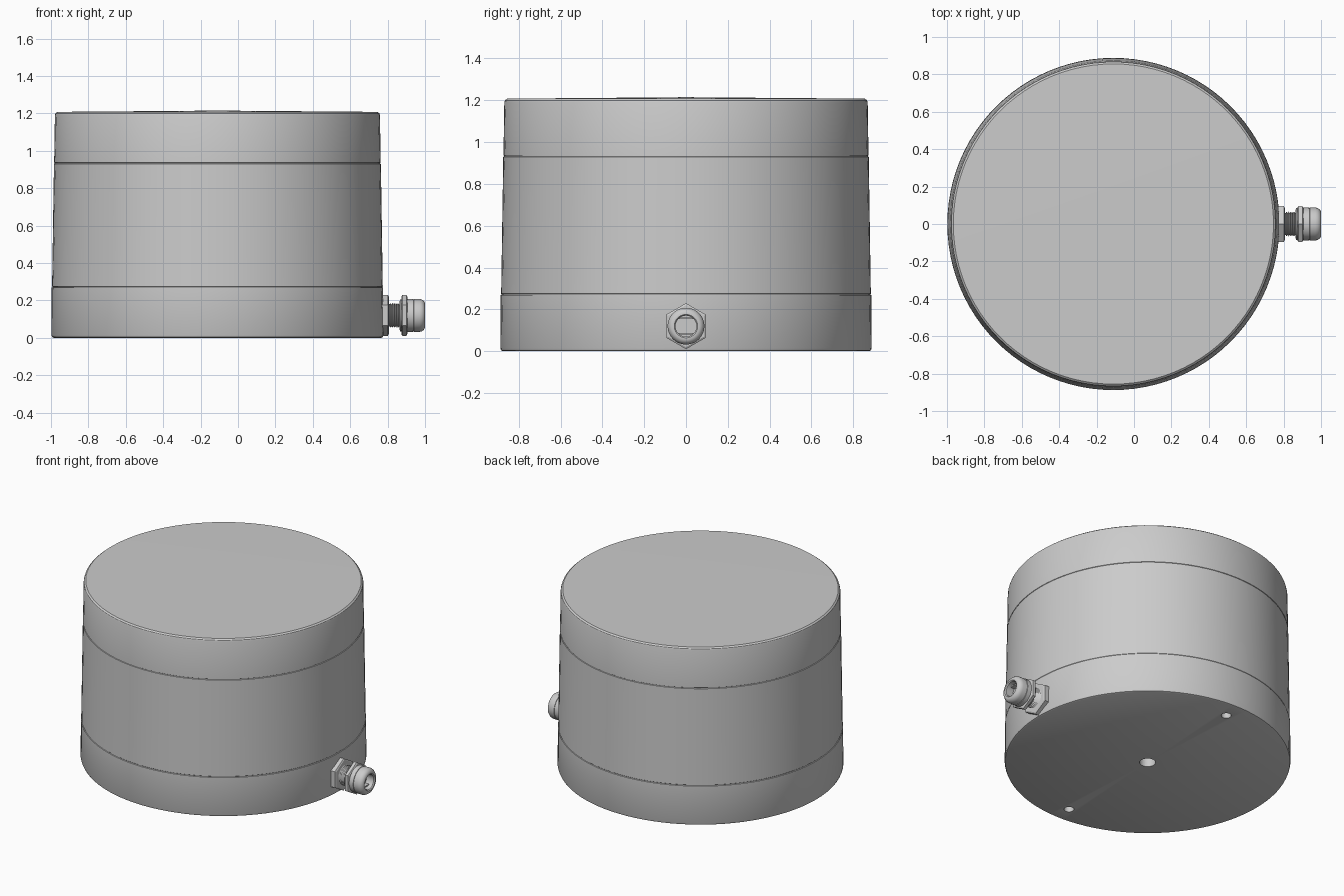
import bpy, bmesh
from math import cos, sin, pi, radians
from mathutils import Matrix

old = bpy.data.objects.get("Cube")
if old:
    bpy.data.objects.remove(old, do_unlink=True)

CX = -0.11          # axis of the housing
GLAND_Z = 0.12      # axis height of the cable gland

grey = bpy.data.materials.new("housing grey")
grey.use_nodes = True
grey.diffuse_color = (0.6, 0.6, 0.6, 1)
grey.node_tree.nodes["Principled BSDF"].inputs["Base Color"].default_value = (0.6, 0.6, 0.6, 1)

ALONG_X = Matrix.Translation((0, 0, GLAND_Z)) @ Matrix.Rotation(pi / 2, 4, 'Y')


def lathe(name, profile, sides, matrix, turn=0.0):
    """Revolve (radius, height) points about the local z axis; radius 0 closes an end."""
    bm = bmesh.new()
    rings = []
    for r, h in profile:
        if r == 0:
            rings.append([bm.verts.new((0, 0, h))] * sides)
        else:
            rings.append([bm.verts.new((r * cos(turn + 2 * pi * i / sides),
                                        r * sin(turn + 2 * pi * i / sides), h))
                          for i in range(sides)])
    for a, b in zip(rings, rings[1:]):
        for i in range(sides):
            j = (i + 1) % sides
            corners = list(dict.fromkeys((a[i], a[j], b[j], b[i])))
            bm.faces.new(corners)
    bmesh.ops.recalc_face_normals(bm, faces=bm.faces)
    bm.transform(matrix)
    mesh = bpy.data.meshes.new(name)
    bm.to_mesh(mesh)
    bm.free()
    mesh.materials.append(grey)
    obj = bpy.data.objects.new(name, mesh)
    bpy.context.collection.objects.link(obj)
    return obj


def smooth(obj, angle=30):
    bpy.ops.object.select_all(action='DESELECT')
    obj.select_set(True)
    bpy.context.view_layer.objects.active = obj
    bpy.ops.object.shade_smooth_by_angle(angle=radians(angle))


# Tapered housing with two seam grooves and a barely domed lid
housing = lathe("housing", [
    (0, 0), (0.876, 0), (0.884, 0.004), (0.888, 0.014),
    (0.886, 0.268), (0.882, 0.27), (0.882, 0.273), (0.884, 0.275),
    (0.874, 0.93), (0.87, 0.932), (0.87, 0.935), (0.873, 0.937),
    (0.869, 1.19), (0.866, 1.2), (0.856, 1.208), (0, 1.215)],
    96, Matrix.Translation((CX, 0, 0)))

# Mounting holes in the underside
for y, radius in ((0, 0.05), (0.76, 0.031), (-0.76, 0.031)):
    cutter = lathe("hole_cutter", [(0, -0.05), (radius, -0.05), (radius, 0.12), (0, 0.12)],
                   32, Matrix.Translation((CX, y, 0)))
    cutter.hide_render = True
    mod = housing.modifiers.new("hole", 'BOOLEAN')
    mod.operation = 'DIFFERENCE'
    mod.solver = 'EXACT'
    mod.object = cutter
    bpy.context.view_layer.objects.active = housing
    bpy.ops.object.modifier_apply(modifier=mod.name)
    bpy.data.objects.remove(cutter, do_unlink=True)
smooth(housing)


# Chamfered hexagon nuts of the gland, points up and down
def hex_nut(name, x0, x1):
    smooth(lathe(name, [(0, x0), (0.104, x0), (0.11, x0 + 0.005),
                        (0.11, x1 - 0.005), (0.1, x1), (0, x1)], 6, ALONG_X), 15)


hex_nut("lock_nut", 0.765, 0.806)
hex_nut("gland_body_nut", 0.875, 0.905)

# Threaded neck
thread = [(0, 0.76)]
for i in range(6):
    x = 0.8 + i * 0.01
    thread += [(0.058, x), (0.066, x + 0.005)]
thread += [(0.058, 0.862), (0.085, 0.866), (0.085, 0.878), (0, 0.878)]
smooth(lathe("threaded_neck", thread, 32, ALONG_X))

# Domed clamping cap with a seam and an open bore
smooth(lathe("clamping_cap", [
    (0, 0.9), (0.088, 0.9), (0.088, 0.935), (0.085, 0.936), (0.085, 0.939),
    (0.088, 0.94), (0.088, 0.97), (0.085, 0.983), (0.077, 0.994), (0.066, 1.0),
    (0.056, 1.0), (0.05, 0.994), (0.05, 0.94), (0, 0.94)], 40, ALONG_X))

# Two flat seal lips across the bore
for label, side in (("upper", 1), ("lower", -1)):
    bpy.ops.mesh.primitive_cube_add(size=1, location=(0.955, 0, GLAND_Z + side * 0.037))
    lip = bpy.context.object
    lip.name = label + "_seal_lip"
    lip.scale = (0.03, 0.07, 0.008)
    lip.data.materials.append(grey)
